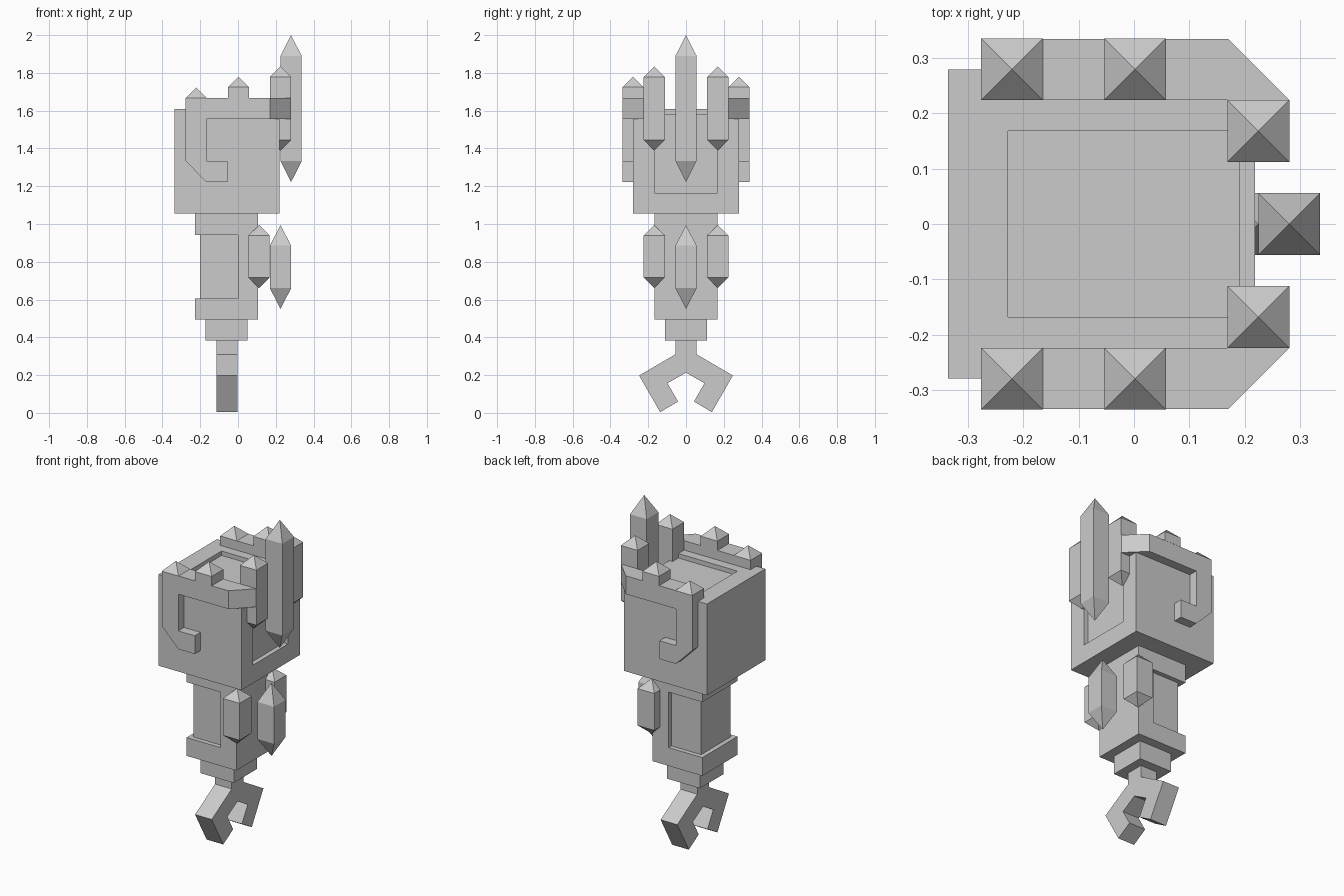
import bpy, bmesh

cube = bpy.data.objects.get("Cube")
if cube:
    bpy.data.objects.remove(cube, do_unlink=True)

stone = bpy.data.materials.new("stone_grey")
stone.use_nodes = True
GREY = (0.6, 0.6, 0.6, 1)
stone.diffuse_color = GREY
stone.node_tree.nodes["Principled BSDF"].inputs["Base Color"].default_value = GREY


def finish(name, bm):
    bmesh.ops.recalc_face_normals(bm, faces=bm.faces)
    mesh = bpy.data.meshes.new(name)
    bm.to_mesh(mesh)
    bm.free()
    mesh.materials.append(stone)
    obj = bpy.data.objects.new(name, mesh)
    bpy.context.collection.objects.link(obj)
    return obj


def prism(name, profile, axis, lo, hi):
    """Extrude a flat outline along one axis, from lo to hi."""
    place = {"x": lambda a, b, t: (t, a, b),
             "y": lambda a, b, t: (a, t, b),
             "z": lambda a, b, t: (a, b, t)}[axis]
    bm = bmesh.new()
    low = [bm.verts.new(place(a, b, lo)) for a, b in profile]
    high = [bm.verts.new(place(a, b, hi)) for a, b in profile]
    bm.faces.new(low)
    bm.faces.new(high)
    n = len(profile)
    for i in range(n):
        j = (i + 1) % n
        bm.faces.new((low[i], low[j], high[j], high[i]))
    return finish(name, bm)


def box(name, x0, x1, half_y, z0, z1):
    outline = [(x0, -half_y), (x1, -half_y), (x1, half_y), (x0, half_y)]
    return prism(name, outline, "z", z0, z1)


def crystal(name, x, y, base, low, high, tip, r=0.056):
    """Square shaft with a pyramid on top, and one below if base < low."""
    bm = bmesh.new()
    corners = [(-r, -r), (r, -r), (r, r), (-r, r)]
    heights = [low, high] if high > low else [low]
    rings = [[bm.verts.new((x + a, y + b, z)) for a, b in corners] for z in heights]
    top = bm.verts.new((x, y, tip))
    bottom = bm.verts.new((x, y, base)) if base < low else None
    for i in range(4):
        j = (i + 1) % 4
        if len(rings) == 2:
            bm.faces.new((rings[0][i], rings[0][j], rings[1][j], rings[1][i]))
        bm.faces.new((rings[-1][i], rings[-1][j], top))
        if bottom:
            bm.faces.new((rings[0][j], rings[0][i], bottom))
    if not bottom:
        bm.faces.new(rings[0])
    return finish(name, bm)


def carve(obj, cutter):
    mod = obj.modifiers.new("carve", "BOOLEAN")
    mod.operation = "DIFFERENCE"
    mod.solver = "EXACT"
    mod.object = cutter
    bpy.context.view_layer.objects.active = obj
    bpy.ops.object.modifier_apply(modifier=mod.name)
    bpy.data.objects.remove(cutter, do_unlink=True)


# Head block with a shallow channel running over the top and down one side
head = box("head_block", -0.337, 0.219, 0.28, 1.055, 1.61)
channel = [(-0.228, 1.583), (0.191, 1.583), (0.191, 1.165),
           (0.4, 1.165), (0.4, 1.8), (-0.228, 1.8)]
carve(head, prism("channel_cutter", channel, "y", -0.168, 0.168))

# Handle with a wrap-around grip recess
handle = box("handle", -0.228, 0.107, 0.168, 0.494, 1.055)
grip = [(0, -0.3), (0, -0.14), (-0.2, -0.14), (-0.2, 0.14),
        (0, 0.14), (0, 0.3), (-0.4, 0.3), (-0.4, -0.3)]
carve(handle, prism("grip_cutter", grip, "z", 0.605, 0.942))

# Collar below the handle
box("collar", -0.172, 0.05, 0.112, 0.382, 0.494)

# Stem and pincer claw
half = [(0.056, 0.382), (0.056, 0.31), (0.248, 0.198), (0.137, 0.004),
        (0.042, 0.06), (0.098, 0.157)]
claw = half + [(0, 0.213)] + [(-y, z) for y, z in reversed(half)]
prism("claw", claw, "x", -0.115, -0.003)

# Hooked crown rails and the crystals on both sides
hook = [(-0.277, 1.667), (0.28, 1.667), (0.28, 1.556), (-0.167, 1.556),
        (-0.167, 1.333), (-0.056, 1.333), (-0.056, 1.222),
        (-0.167, 1.222), (-0.277, 1.333)]
for side, s in (("left", 1), ("right", -1)):
    rail = prism("hook_rail_" + side, hook, "y", s * 0.224, s * 0.335)
    corner = [(0.15, s * 0.355), (0.3, s * 0.205), (0.4, s * 0.4)]
    carve(rail, prism("corner_cutter", corner, "z", 1.4, 1.8))
    crystal("rear_stud_" + side, -0.221, s * 0.28, 1.667, 1.667, 1.667, 1.722)
    crystal("middle_stud_" + side, 0.002, s * 0.28, 1.667, 1.667, 1.724, 1.779)
    crystal("crown_crystal_" + side, 0.225, s * 0.168, 1.389, 1.445, 1.779, 1.835)
    crystal("handle_crystal_" + side, 0.112, s * 0.168, 0.66, 0.716, 0.94, 0.995)

# Floating centre crystals
crystal("tall_crystal", 0.281, 0, 1.222, 1.333, 1.89, 2.0)
crystal("lower_crystal", 0.225, 0, 0.55, 0.66, 0.885, 0.995)
